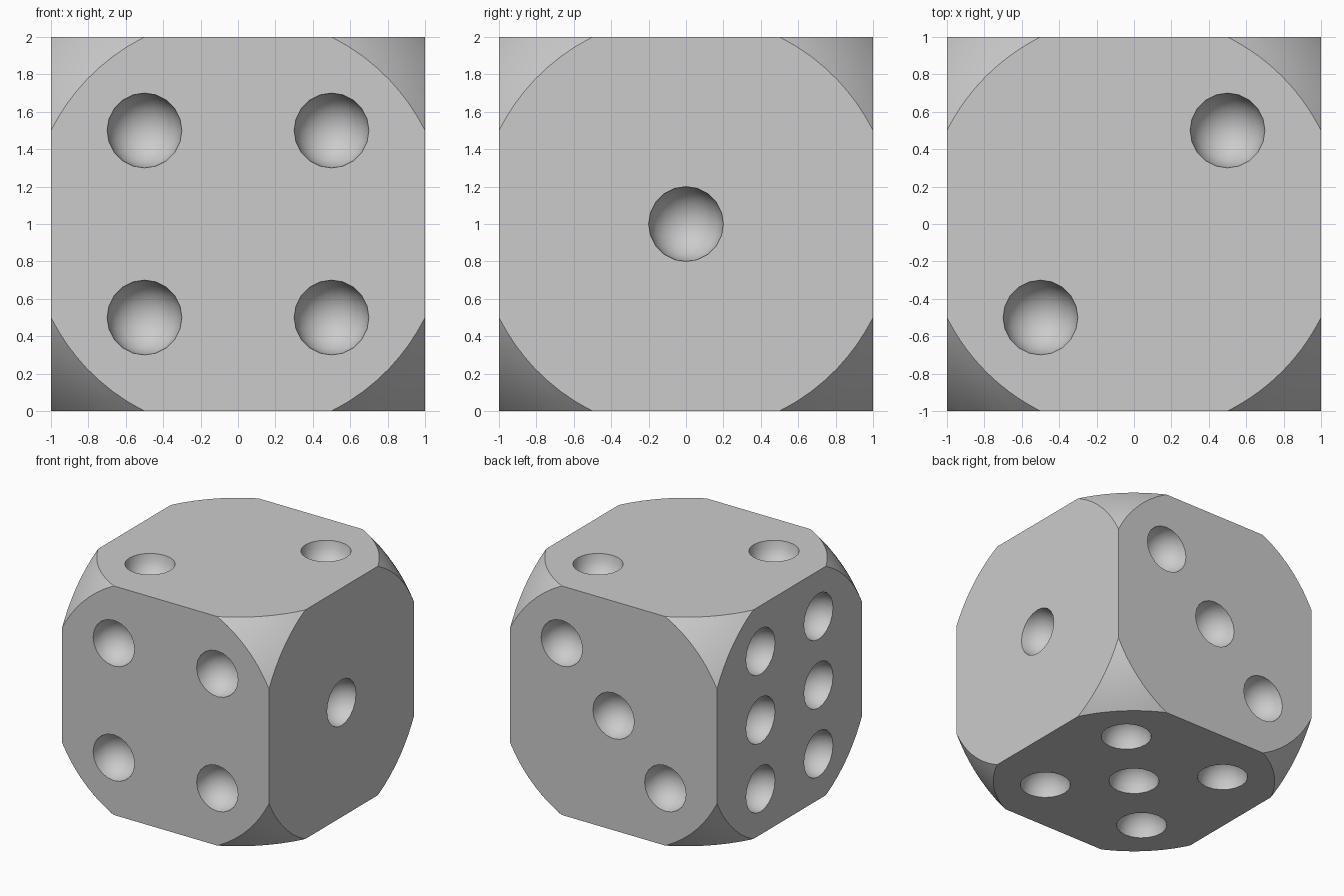
import bpy, bmesh, math
from mathutils import Matrix, Vector

default = bpy.data.objects.get("Cube")
if default:
    bpy.data.objects.remove(default, do_unlink=True)

CENTRE = Vector((0, 0, 1))

grey = bpy.data.materials.new("light grey")
grey.use_nodes = True
colour = (0.6, 0.6, 0.6, 1)
grey.diffuse_color = colour
for node in grey.node_tree.nodes:
    if node.type == "BSDF_PRINCIPLED":
        node.inputs["Base Color"].default_value = colour


def make_object(name, bm):
    mesh = bpy.data.meshes.new(name)
    bm.to_mesh(mesh)
    bm.free()
    mesh.materials.append(grey)
    obj = bpy.data.objects.new(name, mesh)
    bpy.context.collection.objects.link(obj)
    return obj


def add_ball(bm, centre, radius, segments):
    bmesh.ops.create_uvsphere(bm, u_segments=segments, v_segments=segments // 2,
                              radius=radius, matrix=Matrix.Translation(centre))


def boolean(obj, cutter, operation):
    mod = obj.modifiers.new(operation.lower(), "BOOLEAN")
    mod.operation = operation
    mod.solver = "EXACT"
    mod.object = cutter
    bpy.context.view_layer.objects.active = obj
    bpy.ops.object.modifier_apply(modifier=mod.name)
    bpy.data.objects.remove(cutter, do_unlink=True)


# Cube body
bm = bmesh.new()
bmesh.ops.create_cube(bm, size=2, matrix=Matrix.Translation(CENTRE))
die = make_object("die_body", bm)

# Ball that rounds off the corners
bm = bmesh.new()
add_ball(bm, CENTRE, 1.5, 128)
boolean(die, make_object("corner_rounder", bm), "INTERSECT")

# Pip layouts, as face normal and in-face offsets along the other two axes
h = 0.5
diagonal = [(-h, -h), (h, h)]
square = [(a, b) for a in (-h, h) for b in (-h, h)]
layouts = [
    ((1, 0, 0), [(0, 0)]),
    ((0, 0, 1), diagonal),
    ((0, 1, 0), diagonal + [(0, 0)]),
    ((0, -1, 0), square),
    ((0, 0, -1), square + [(0, 0)]),
    ((-1, 0, 0), [(y, z) for y in (-0.4, 0.4) for z in (-0.6, 0, 0.6)]),
]

# Hemispherical pips
bm = bmesh.new()
for normal, spots in layouts:
    first, second = [i for i in range(3) if normal[i] == 0]
    for a, b in spots:
        spot = CENTRE + Vector(normal)
        spot[first] += a
        spot[second] += b
        add_ball(bm, spot, 0.2, 20)
boolean(die, make_object("pip_cutter", bm), "DIFFERENCE")

# Smooth pips and corners, crisp rims
bpy.ops.object.select_all(action="DESELECT")
die.select_set(True)
bpy.context.view_layer.objects.active = die
bpy.ops.object.shade_smooth_by_angle(angle=math.radians(30))
